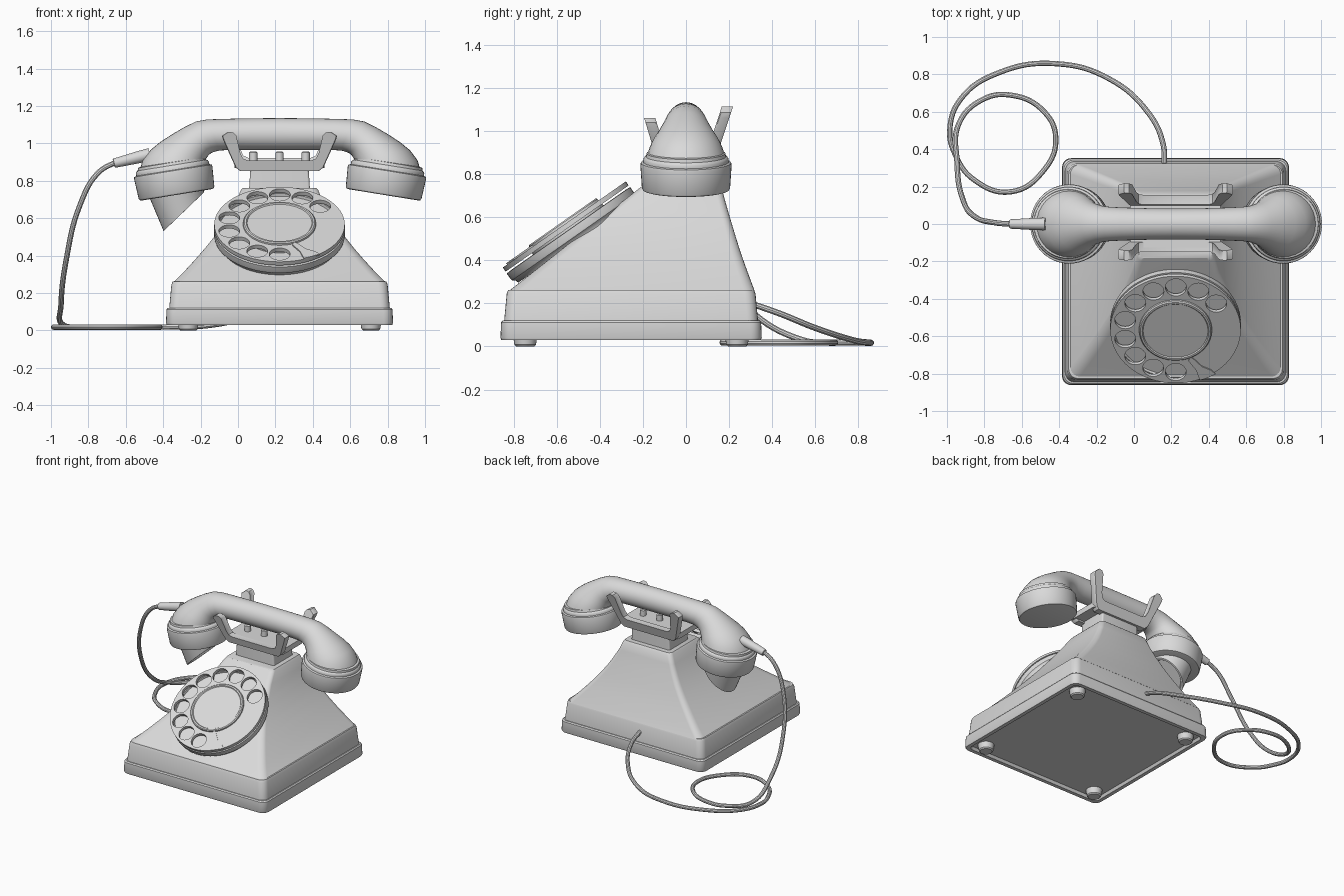
import bpy, bmesh, math
from mathutils import Matrix

if "Cube" in bpy.data.objects:
    bpy.data.objects.remove(bpy.data.objects["Cube"])

CX, CY = 0.222, -0.255          # centre of the body in plan
TILT = math.radians(35)         # slope of the dial
CUP_TILT = math.radians(9.2)    # lean of the handset caps

grey = bpy.data.materials.new("warm_grey")
grey.diffuse_color = (0.7, 0.7, 0.7, 1)
grey.use_nodes = True
grey.node_tree.nodes["Principled BSDF"].inputs["Base Color"].default_value = grey.diffuse_color


def finish(name, mesh, matrix=None, angle=35):
    mesh.materials.clear()
    mesh.materials.append(grey)
    mesh.shade_smooth()
    mesh.set_sharp_from_angle(angle=math.radians(angle))
    ob = bpy.data.objects.new(name, mesh)
    bpy.context.scene.collection.objects.link(ob)
    if matrix:
        ob.matrix_world = matrix
    return ob


def loft(name, rings, matrix=None, angle=35):
    """Skin a list of equal-length rings and cap both ends."""
    bm = bmesh.new()
    vs = [[bm.verts.new(p) for p in ring] for ring in rings]
    n = len(vs[0])
    for a, b in zip(vs, vs[1:]):
        for i in range(n):
            j = (i + 1) % n
            bm.faces.new((a[i], a[j], b[j], b[i]))
    bm.faces.new(vs[0])
    bm.faces.new(vs[-1])
    bmesh.ops.recalc_face_normals(bm, faces=bm.faces)
    mesh = bpy.data.meshes.new(name)
    bm.to_mesh(mesh)
    bm.free()
    return finish(name, mesh, matrix, angle)


def circle(r, z, n=48, x=0, y=0):
    return [(x + r * math.cos(2 * math.pi * i / n),
             y + r * math.sin(2 * math.pi * i / n), z) for i in range(n)]


def lathe(name, profile, matrix=None, n=48, angle=35):
    return loft(name, [circle(r, z, n) for r, z in profile], matrix, angle)


def rounded_rect(hx, y0, y1, r, z, cx=CX, n=5):
    pts = []
    corners = ((hx - r, y1 - r), (r - hx, y1 - r), (r - hx, y0 + r), (hx - r, y0 + r))
    for k, (x, y) in enumerate(corners):
        for i in range(n + 1):
            a = math.pi / 2 * (k + i / n)
            pts.append((cx + x + r * math.cos(a), y + r * math.sin(a), z))
    return pts


def square(h, r, z):
    return rounded_rect(h, CY - h, CY + h, r, z)


def curve_to_mesh(name, curve, matrix=None):
    tmp = bpy.data.objects.new("tmp", curve)
    bpy.context.scene.collection.objects.link(tmp)
    dg = bpy.context.evaluated_depsgraph_get()
    mesh = bpy.data.meshes.new_from_object(tmp.evaluated_get(dg))
    bpy.data.objects.remove(tmp)
    mesh.name = name
    return finish(name, mesh, matrix)


# Plinth with a recessed underside, and the skirt above it
loft("plinth", [square(0.565, 0.03, 0.05), square(0.575, 0.035, 0.03),
                square(0.603, 0.05, 0.03), square(0.607, 0.05, 0.04),
                square(0.604, 0.05, 0.112), square(0.597, 0.05, 0.12),
                square(0.56, 0.04, 0.12)])
loft("skirt", [square(0.59, 0.05, 0.115), square(0.589, 0.05, 0.128),
               square(0.578, 0.05, 0.245), square(0.571, 0.05, 0.262),
               square(0.54, 0.04, 0.266)])

# Sloping body: half width and back edge curve inwards, the front is straight
body = [(0.255, 0.57, 0.32), (0.32, 0.505, 0.296), (0.38, 0.45, 0.274), (0.44, 0.398, 0.253),
        (0.5, 0.35, 0.234), (0.56, 0.307, 0.216), (0.62, 0.27, 0.198), (0.69, 0.232, 0.178),
        (0.75, 0.207, 0.163), (0.762, 0.197, 0.153)]
loft("body", [rounded_rect(hx, -0.82 + 1.27 * (z - 0.26), yb, 0.03 + 0.04 * (0.76 - z), z)
              for z, hx, yb in body])

# Feet
for sx in (-1, 1):
    for sy in (-1, 1):
        lathe("foot", [(0.042, 0), (0.05, 0.008), (0.058, 0.055)],
              Matrix.Translation((CX + 0.488 * sx, CY + 0.492 * sy, 0)), 24)

# Dial, stacked along the normal of the sloping front
dial = Matrix.Translation((CX, -0.113, -0.079)) @ Matrix.Rotation(TILT, 4, 'X')
lathe("dial_dish", [(0.33, 0.69), (0.335, 0.705), (0.348, 0.715), (0.35, 0.725), (0.35, 0.755),
                    (0.332, 0.757), (0.328, 0.742), (0.2, 0.742), (0.2, 0.77)], dial, 64)
wheel = bpy.data.curves.new("wheel", 'CURVE')
wheel.dimensions = '2D'
wheel.fill_mode = 'BOTH'
wheel.extrude = 0.0115


def add_loop(pts):
    s = wheel.splines.new('POLY')
    s.points.add(len(pts) - 1)
    for p, q in zip(s.points, pts):
        p.co = (q[0], q[1], 0, 1)
    s.use_cyclic_u = True


add_loop(circle(0.349, 0, 64))
for i in range(10):
    a = math.radians(38 + 25.8 * i)
    add_loop(circle(0.056, 0, 28, 0.276 * math.cos(a), 0.276 * math.sin(a)))
curve_to_mesh("finger_wheel", wheel, dial @ Matrix.Translation((0, 0, 0.777)))
lathe("dial_centre", [(0.196, 0.78), (0.194, 0.798), (0.188, 0.804), (0.178, 0.804),
                      (0.173, 0.798), (0.02, 0.798)], dial, 64)

# Finger stop, a slim curved plate at the lower right of the dial
stop = [(0.075, -0.17), (0.1, -0.19), (0.14, -0.235), (0.19, -0.26), (0.215, -0.285),
        (0.17, -0.31), (0.13, -0.325), (0.11, -0.26), (0.07, -0.2)]
loft("finger_stop", [[(x, y, z) for x, y in stop] for z in (0.787, 0.796)], dial)

# Neck, cradle plate and plungers
loft("neck", [rounded_rect(h, -0.115, 0.115, 0.012, z) for z, h in ((0.75, 0.163), (0.88, 0.155))])
loft("cradle_plate", [rounded_rect(0.24, -0.125, 0.125, 0.02, z) for z in (0.868, 0.908)])
for x in (-0.14, 0, 0.14):
    lathe("plunger", [(0.022, 0.9), (0.022, 0.95), (0.016, 0.956)],
          Matrix.Translation((CX + x, 0, 0)), 20)

# Front and back cradle horns: a U profile sheared outwards
half_u = [(0.21, 0.852), (0.235, 0.872), (0.302, 1.02), (0.308, 1.04), (0.275, 1.062),
          (0.25, 1.058), (0.235, 1.043), (0.212, 0.945), (0.197, 0.918), (0.17, 0.908)]
u = half_u + [(-x, z) for x, z in reversed(half_u)]
for name, side, gain, lean in (("front_cradle", -1, 1.0, 0.3), ("back_cradle", 1, 1.25, 0.33)):
    def slab(off, inset):
        return [(CX + x * inset, side * (0.105 + off + lean * (z - 0.85) * gain),
                 0.85 + (z - 0.85) * gain) for x, z in u]
    loft(name, [slab(-0.026, 0.985), slab(-0.02, 1), slab(0.02, 1), slab(0.026, 0.985)])

# Handset grip: sections given by top point, bottom point and half depth
half = [(0.0, 1.135, 0.0, 0.965, 0.083), (0.15, 1.134, 0.15, 0.965, 0.084),
        (0.3, 1.131, 0.27, 0.965, 0.088), (0.39, 1.128, 0.325, 0.962, 0.092),
        (0.45, 1.117, 0.352, 0.955, 0.098), (0.51, 1.088, 0.37, 0.947, 0.11),
        (0.575, 1.05, 0.379, 0.94, 0.126), (0.64, 1.008, 0.384, 0.934, 0.145),
        (0.695, 0.963, 0.388, 0.929, 0.16), (0.735, 0.91, 0.391, 0.924, 0.172),
        (0.75, 0.86, 0.396, 0.916, 0.18)]


def grip_section(sign, tx, tz, bx, bz, w, n=32):
    ring = []
    for i in range(n):
        a = 2 * math.pi * i / n
        k = 0.5 + 0.5 * math.cos(a)
        ring.append((CX + 0.003 + sign * (bx + (tx - bx) * k), w * math.sin(a), bz + (tz - bz) * k))
    return ring


loft("handset_grip", [grip_section(-1, *s) for s in reversed(half[1:])] +
     [grip_section(1, *s) for s in half], angle=45)

# Handset caps
cups = {s: Matrix.Translation((CX + 0.003 + 0.552 * s, 0, 0.725)) @
        Matrix.Rotation(CUP_TILT * s, 4, 'Y') for s in (-1, 1)}
for s, name in ((-1, "mouthpiece_cap"), (1, "earpiece_cap")):
    lathe(name, [(0.19, 0), (0.2, 0.003), (0.205, 0.012), (0.212, 0.118), (0.21, 0.13),
                 (0.198, 0.134), (0.198, 0.148), (0.193, 0.156), (0.186, 0.16),
                 (0.183, 0.175), (0.16, 0.18)], cups[s])

# Mouthpiece scoop with an oblique opening


def scoop_ring(cx, rx, ry, h, slope, n=40):
    return [(cx + rx * math.cos(2 * math.pi * i / n), ry * math.sin(2 * math.pi * i / n),
             h + slope * math.cos(2 * math.pi * i / n)) for i in range(n)]


loft("mouthpiece_scoop", [scoop_ring(0.0, 0.147, 0.147, 0.01, 0),
                          scoop_ring(0.022, 0.123, 0.128, -0.095, 0.085),
                          scoop_ring(0.024, 0.11, 0.115, -0.094, 0.076),
                          scoop_ring(0.018, 0.1, 0.105, -0.08, 0.069)], cups[-1])

# Cord and its sleeve
cord = bpy.data.curves.new("cord", 'CURVE')
cord.dimensions = '3D'
cord.bevel_depth = 0.0145
cord.bevel_resolution = 3
cord.resolution_u = 8
cord.use_fill_caps = True
path = [(-0.6, 0, 0.91), (-0.665, 0, 0.893), (-0.75, 0.008, 0.84), (-0.845, 0.035, 0.67),
        (-0.918, 0.14, 0.38), (-0.946, 0.33, 0.14), (-0.935, 0.54, 0.03), (-0.82, 0.66, 0.018),
        (-0.665, 0.69, 0.018), (-0.48, 0.6, 0.018), (-0.418, 0.455, 0.018), (-0.48, 0.29, 0.018),
        (-0.66, 0.172, 0.018), (-0.86, 0.24, 0.018), (-0.955, 0.37, 0.018), (-0.985, 0.5, 0.018),
        (-0.925, 0.67, 0.018), (-0.72, 0.81, 0.018), (-0.415, 0.857, 0.018), (-0.13, 0.775, 0.03),
        (0.08, 0.59, 0.09), (0.155, 0.43, 0.155), (0.163, 0.3, 0.2)]
sp = cord.splines.new('BEZIER')
sp.bezier_points.add(len(path) - 1)
for bp, p in zip(sp.bezier_points, path):
    bp.co = p
    bp.handle_left_type = bp.handle_right_type = 'AUTO'
curve_to_mesh("cord", cord)
sleeve = Matrix.Translation((-0.665, 0, 0.893)) @ Matrix.Rotation(math.radians(76), 4, 'Y')
lathe("cord_sleeve", [(0.02, 0), (0.025, 0.004), (0.032, 0.13), (0.034, 0.2)], sleeve, 20)
